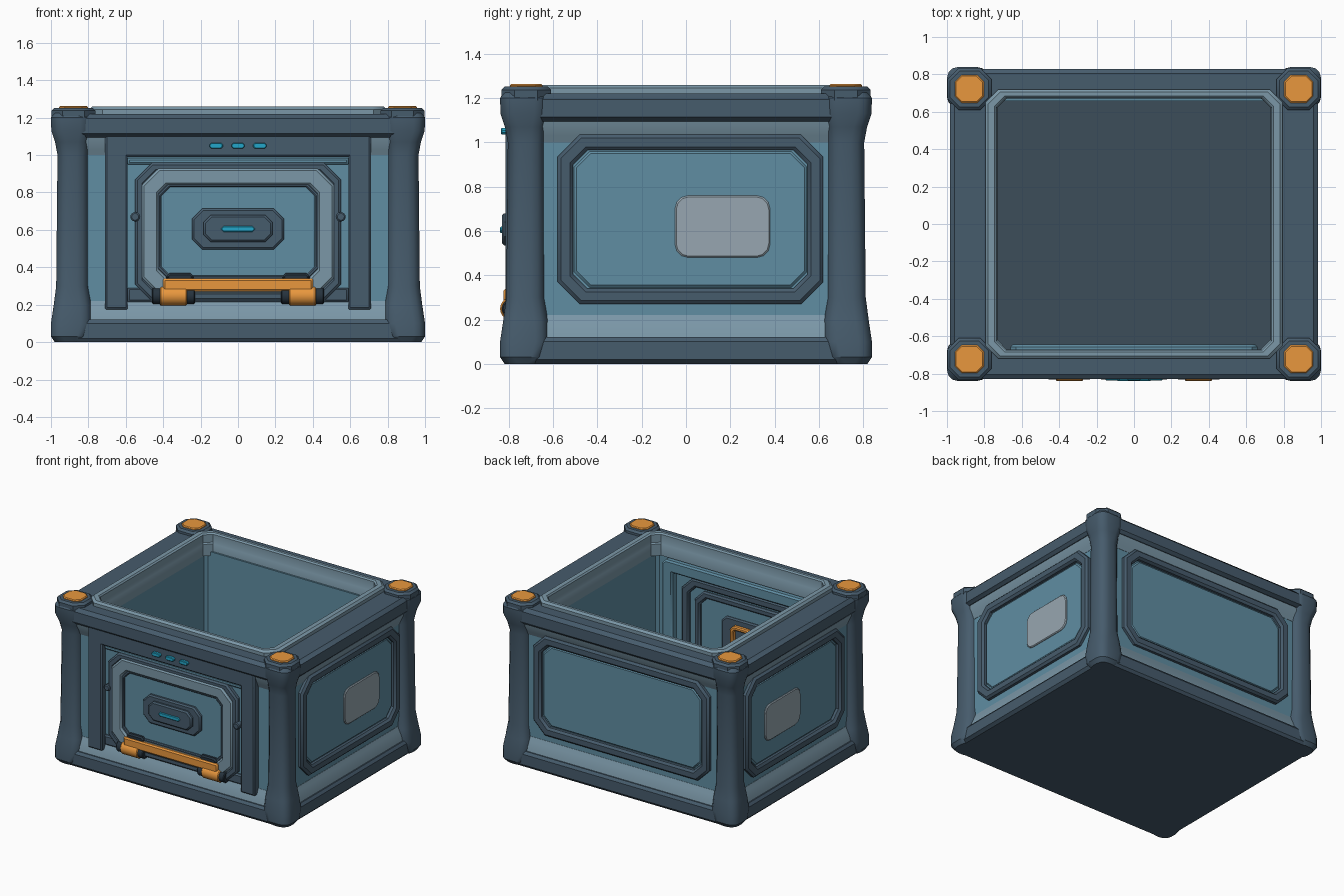
import bpy, bmesh, math

if "Cube" in bpy.data.objects:
    bpy.data.objects.remove(bpy.data.objects["Cube"])

def mat(name, r, g, b):
    m = bpy.data.materials.new(name)
    m.diffuse_color = [(c / 255) ** 2.2 for c in (r, g, b)] + [1]
    m.use_nodes = True
    m.node_tree.nodes["Principled BSDF"].inputs["Base Color"].default_value = m.diffuse_color
    return m

DARK = mat("dark_slate", 72, 92, 108)
DEEP = mat("deep_slate", 62, 78, 90)
BLACK = mat("black_slate", 42, 54, 64)
TEAL = mat("teal", 96, 140, 161)
PALE = mat("pale_blue", 122, 150, 166)
GREY = mat("grey", 150, 165, 175)
ORANGE = mat("orange", 232, 150, 64)
CYAN = mat("cyan", 40, 165, 200)

# local (u, v, depth) to world, one mapping per side
SIDES = {
    "top": lambda u, v, d: (u, v, d),
    "front": lambda u, v, d: (u, -d, v),
    "back": lambda u, v, d: (-u, d, v),
    "right": lambda u, v, d: (d, u, v),
    "left": lambda u, v, d: (-d, u, v),
}

def section(u0, u1, v0, v1, c, n):
    """Rectangle with chamfered (n=1) or rounded corners."""
    pts = []
    for k, (cu, cv) in enumerate(((u1 - c, v1 - c), (u0 + c, v1 - c), (u0 + c, v0 + c), (u1 - c, v0 + c))):
        for j in range(n + 1):
            a = math.pi / 2 * (k + j / n)
            pts.append((cu + c * math.cos(a), cv + c * math.sin(a)))
    return pts

def loft(name, side, loops, material, n=1, ring=False):
    """Skin loops of (u0, u1, v0, v1, corner, depth); ring joins last to first."""
    bm = bmesh.new()
    rows = [[bm.verts.new(SIDES[side](u, v, l[5])) for u, v in section(*l[:5], n)] for l in loops]
    m = len(rows[0])
    for a, b in zip(rows, rows[1:] + (rows[:1] if ring else [])):
        for i in range(m):
            bm.faces.new((a[i], a[(i + 1) % m], b[(i + 1) % m], b[i]))
    if not ring:
        bm.faces.new(rows[0])
        bm.faces.new(rows[-1])
    bmesh.ops.recalc_face_normals(bm, faces=bm.faces)
    me = bpy.data.meshes.new(name)
    bm.to_mesh(me)
    bm.free()
    me.materials.append(material)
    ob = bpy.data.objects.new(name, me)
    bpy.context.collection.objects.link(ob)
    return ob

def plate(name, side, u0, u1, v0, v1, c, d0, d1, material, bev=0.01, n=1):
    s = math.copysign(bev, d1 - d0)
    ins = (u0 + bev, u1 - bev, v0 + bev, v1 - bev, max(c - bev * .5, .001))
    r = (u0, u1, v0, v1, c)
    return loft(name, side, [(*r, d0), (*r, d1 - s), (*ins, d1)], material, n)

def frame(name, side, u0, u1, v0, v1, c, w, d0, d1, material, bev=0.012):
    s = math.copysign(bev, d1 - d0)
    def r(i):
        return (u0 + i, u1 - i, v0 + i, v1 - i, max(c - i * .5, .004))
    return loft(name, side, [(*r(0), d0), (*r(0), d1 - s), (*r(bev), d1),
                             (*r(w - bev), d1), (*r(w), d1 - s), (*r(w), d0)], material, ring=True)

def rect(x, y, c, z):
    return (-x, x, -y, y, c, z)

# base slab and floor
loft("base", "top", [rect(.965, .815, .08, 0), rect(.985, .83, .08, .02), rect(.985, .83, .08, .10),
                     rect(.97, .815, .08, .12)], DARK)
plate("floor", "top", -.76, .76, -.72, .70, .01, .11, .13, DEEP, .003)

# hollow wall shell
loft("walls", "top", [rect(.92, .765, .05, .1), rect(.92, .765, .05, 1.12),
                      (-.735, .735, -.70, .657, .02, 1.12), (-.735, .735, -.70, .657, .02, .1)], TEAL, ring=True)

# sloped skirts under the rail and above the base
for name, za, zb, zc in (("lower_skirt", .10, .19, .22), ("upper_skirt", 1.12, 1.03, 1.0)):
    loft(name, "top", [rect(.965, .81, .05, za), rect(.955, .80, .05, (za + zb) / 2), rect(.935, .78, .05, zb),
                       rect(.922, .767, .05, zc), rect(.88, .73, .02, zc), rect(.88, .73, .02, za)], PALE, ring=True)

# top rail and inner lip
loft("top_rail", "top", [rect(.965, .81, .09, 1.095), rect(.985, .83, .09, 1.115), rect(.985, .83, .09, 1.195),
                         rect(.96, .805, .09, 1.22), rect(.78, .705, .06, 1.22), rect(.78, .705, .06, 1.095)],
     DARK, ring=True)
loft("rim_lip", "top", [rect(.795, .72, .07, 1.2), rect(.795, .72, .07, 1.245), rect(.78, .705, .065, 1.26),
                        rect(.745, .685, .055, 1.26), rect(.735, .675, .05, 1.25), rect(.735, .675, .05, 1.19),
                        rect(.73, .67, .05, 1.18), rect(.73, .67, .05, 1.09), rect(.79, .71, .05, 1.09)],
     PALE, ring=True)

# flared corner posts with caps
POST = [(0, .98, .82), (.03, 1.0, .80), (.10, 1.0, .78), (.20, .985, .785), (.30, .972, .80), (1.0, .965, .80),
        (1.07, .978, .795), (1.13, .998, .785), (1.20, 1.0, .785), (1.225, .985, .80)]
for sx in (-1, 1):
    for sy in (-1, 1):
        tag = ("left", "right")[sx > 0] + ("_front", "_back")[sy > 0]
        loops = []
        for z, o, i in POST:
            x, y = sorted((sx * o, sx * i)), sorted((sy * (o - .16), sy * (i - .16)))
            loops.append((*x, *y, .06, z))
        loft("post_" + tag, "top", loops, DARK, n=3)
        cx, cy = sx * .88, sy * .722
        plate("post_cap_" + tag, "top", cx - .118, cx + .118, cy - .112, cy + .112, .06, 1.19, 1.252, DARK, .015)
        plate("cap_inlay_" + tag, "top", cx - .077, cx + .077, cy - .074, cy + .074, .035, 1.24, 1.263, ORANGE, .006)

# framed panels on the sides and back
for side, u0, u1, d in (("right", -.58, .62, .92), ("left", -.58, .62, .92), ("back", -.75, .75, .765)):
    frame(side + "_panel_frame", side, u0, u1, .27, 1.035, .10, .07, d - .01, d + .035, DARK, .015)
    plate(side + "_panel", side, u0 + .075, u1 - .075, .345, .96, .07, d - .01, d + .012, TEAL)
    if side != "back":
        plate(side + "_badge_plate", side, -.05, .38, .48, .76, .06, d, d + .022, GREY, .006, 3)

# front portal: columns, header, sill
for s in (-1, 1):
    a, b = sorted((s * .59, s * .71))
    plate("portal_column", "front", a, b, .175, 1.11, .004, .75, .815, DARK)
plate("portal_header", "front", -.71, .71, .99, 1.11, .004, .75, .815, DARK)
plate("portal_trim", "front", -.59, .59, .95, .985, .004, .75, .785, TEAL)
plate("portal_sill", "front", -.59, .59, .215, .29, .004, .75, .785, DARK)
for i in (-1, 0, 1):
    plate("status_light", "front", i * .117 - .036, i * .117 + .036, 1.035, 1.065, .01, .81, .836, CYAN, .004)

# hatch
frame("hatch_outer_frame", "front", -.55, .55, .22, .96, .09, .05, .75, .80, DARK)
frame("hatch_pale_ring", "front", -.515, .515, .255, .93, .09, .09, .75, .81, PALE)
frame("hatch_inner_frame", "front", -.435, .435, .335, .85, .06, .022, .75, .80, DARK, .006)
plate("hatch_panel", "front", -.42, .42, .345, .84, .05, .75, .785, TEAL)
plate("handle_plate", "front", -.245, .245, .495, .715, .055, .78, .81, DARK)
plate("handle_grip", "front", -.185, .185, .535, .68, .04, .80, .832, DARK)
plate("handle_light", "front", -.09, .09, .59, .62, .012, .82, .84, CYAN, .004)

# orange hinge bar, barrels and clips
plate("hinge_bar", "front", -.40, .40, .27, .34, .006, .77, .825, ORANGE)

def barrel(name, x0, x1, r, material):
    bpy.ops.mesh.primitive_cylinder_add(vertices=20, radius=r, depth=x1 - x0, location=((x0 + x1) / 2, -.788, .248),
                                        rotation=(0, math.pi / 2, 0))
    ob = bpy.context.object
    ob.name = name
    ob.data.materials.append(material)
    b = ob.modifiers.new("edge", 'BEVEL')
    b.width, b.limit_method = .006, 'ANGLE'

for s in (-1, 1):
    barrel("hinge_barrel", s * .345 - .073, s * .345 + .073, .052, ORANGE)
    barrel("hinge_pin", s * .345 - .115, s * .345 + .115, .044, BLACK)
    plate("hinge_clip", "front", s * .31 - .075, s * .31 + .075, .325, .37, .02, .77, .812, BLACK)
    plate("latch_stud", "front", s * .55 - .025, s * .55 + .025, .645, .695, .0245, .77, .812, DARK, .006, 4)

# inside face of the hatch
frame("inner_portal", "front", -.66, .66, .13, 1.08, .03, .09, .71, .645, TEAL)
frame("inner_hatch_frame", "front", -.51, .51, .23, .98, .09, .06, .71, .67, DARK)
frame("inner_hatch_ring", "front", -.41, .41, .32, .90, .08, .05, .71, .68, DARK)
plate("inner_handle_plate", "front", -.18, .18, .46, .76, .04, .71, .685, DARK)
frame("inner_handle", "front", -.09, .09, .50, .715, .03, .03, .69, .655, ORANGE, .008)

# smooth the rounded surfaces, keep edges crisp
bpy.ops.object.select_all(action='SELECT')
bpy.context.view_layer.objects.active = bpy.context.scene.objects[0]
bpy.ops.object.shade_smooth_by_angle(angle=math.radians(32))
